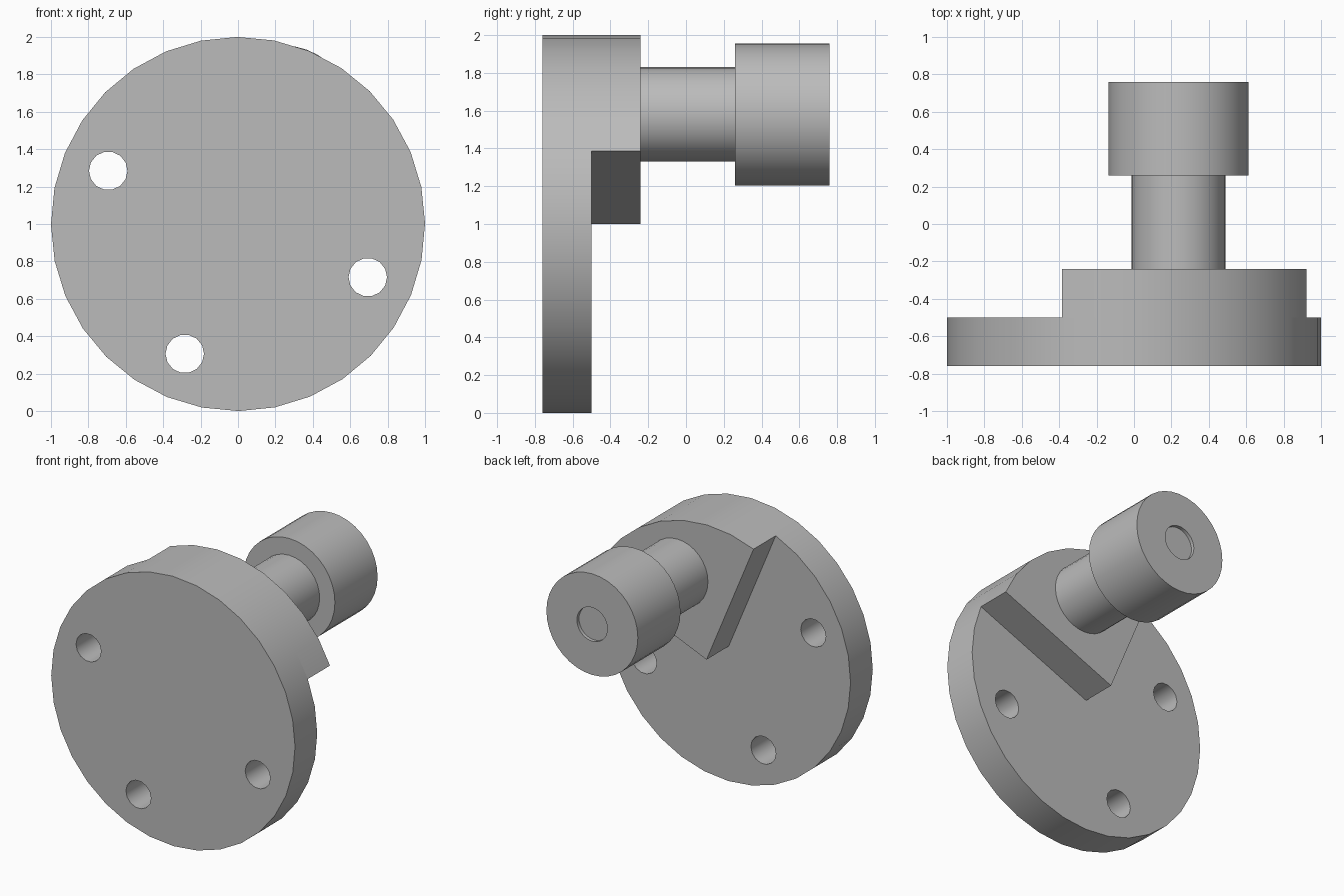
import bpy
import bmesh
from math import cos, sin, pi, radians
from mathutils import Matrix, Vector

if "Cube" in bpy.data.objects:
    bpy.data.objects.remove(bpy.data.objects["Cube"], do_unlink=True)

# Main dimensions: the disc axis runs along y through z = 1
PIN_ANGLE = radians(67.7)
WEDGE_START = PIN_ANGLE - pi / 4
DISC_FRONT, DISC_BACK, WEDGE_BACK = -0.76, -0.50, -0.24

steel = bpy.data.materials.new("grey steel")
steel.use_nodes = True
GREY = (0.5, 0.5, 0.5, 1)
steel.diffuse_color = GREY
steel.node_tree.nodes["Principled BSDF"].inputs["Base Color"].default_value = GREY


def polar(radius, angle, y=0):
    """Point at a radius and angle around the disc axis."""
    return Vector((radius * cos(angle), y, 1 + radius * sin(angle)))


def finish(name, bm):
    bmesh.ops.recalc_face_normals(bm, faces=bm.faces)
    mesh = bpy.data.meshes.new(name)
    bm.to_mesh(mesh)
    bm.free()
    mesh.materials.append(steel)
    obj = bpy.data.objects.new(name, mesh)
    bpy.context.collection.objects.link(obj)
    return obj


def smooth(obj):
    bpy.ops.object.select_all(action="DESELECT")
    obj.select_set(True)
    bpy.context.view_layer.objects.active = obj
    bpy.ops.object.shade_smooth_by_angle(angle=radians(40))


def extrude(name, outline, depth):
    """Solid made by pushing a flat outline back along y."""
    bm = bmesh.new()
    face = bm.faces.new([bm.verts.new(p) for p in outline])
    moved = bmesh.ops.extrude_face_region(bm, geom=[face], use_keep_orig=True)["geom"]
    verts = [v for v in moved if isinstance(v, bmesh.types.BMVert)]
    bmesh.ops.translate(bm, verts=verts, vec=(0, depth, 0))
    return finish(name, bm)


def lathe(name, profile, centre, sides):
    """Solid turned around y from (radius, y) points."""
    bm = bmesh.new()
    rings = [[bm.verts.new(centre + Vector((r * cos(2 * pi * i / sides), y, r * sin(2 * pi * i / sides))))
              for i in range(sides)] for r, y in profile]
    for a, b in zip(rings, rings[1:]):
        for i in range(sides):
            j = (i + 1) % sides
            bm.faces.new((a[i], a[j], b[j], b[i]))
    bm.faces.new(rings[0])
    bm.faces.new(rings[-1])
    return finish(name, bm)


# Disc with three through holes
STEP = pi / 16
disc = extrude("disc", [polar(1, WEDGE_START + i * STEP, DISC_FRONT) for i in range(32)],
               DISC_BACK - DISC_FRONT)
bpy.context.view_layer.objects.active = disc
for turn in (pi / 2, pi, -pi / 2):
    cutter = lathe("hole_cutter", [(0.103, -1), (0.103, 0)], polar(0.75, PIN_ANGLE + turn), 14)
    cutter.hide_render = True
    cut = disc.modifiers.new("hole", "BOOLEAN")
    cut.object, cut.operation, cut.solver = cutter, "DIFFERENCE", "EXACT"
    bpy.ops.object.modifier_apply(modifier=cut.name)
    bpy.data.objects.remove(cutter, do_unlink=True)
smooth(disc)

# Raised quarter wedge on the back of the disc
arc = [polar(1, WEDGE_START + i * STEP, DISC_BACK) for i in range(9)]
smooth(extrude("quarter_wedge", [polar(0, 0, DISC_BACK)] + arc, WEDGE_BACK - DISC_BACK))

# Pin and roller, with a shallow round recess in the roller end
pin_centre = polar(0.627, PIN_ANGLE)
smooth(lathe("crank_pin", [(0.25, WEDGE_BACK), (0.25, 0.26)], pin_centre, 32))
smooth(lathe("roller", [(0.375, 0.26), (0.375, 0.76), (0.125, 0.76), (0.125, 0.735)], pin_centre, 36))
